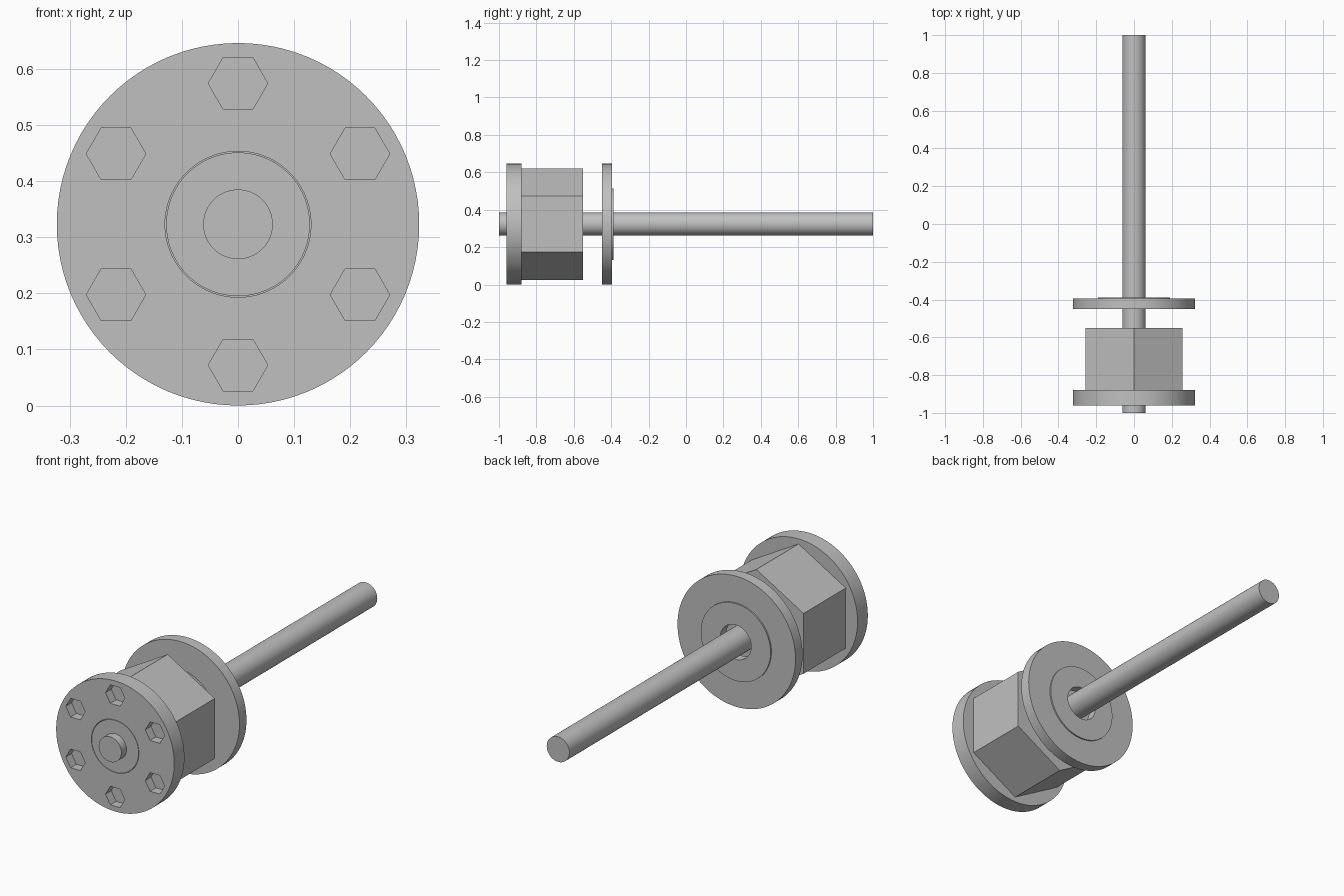
import bpy
import bmesh
import math
from mathutils import Vector

if "Cube" in bpy.data.objects:
    bpy.data.objects.remove(bpy.data.objects["Cube"], do_unlink=True)

R = 0.323               # flange radius, also the height of the shaft axis
AXIS = Vector((0, 0, R))

grey = bpy.data.materials.new("plain grey metal")
grey.use_nodes = True
colour = (0.53, 0.53, 0.53, 1)
grey.diffuse_color = colour
grey.node_tree.nodes["Principled BSDF"].inputs["Base Color"].default_value = colour


def spin_profile(bm, profile, steps, centre=AXIS, start=Vector((0, 0, 1)), closed=False):
    """Turn (radius, y) points about a line parallel to the y axis."""
    verts = [bm.verts.new(centre + start * r + Vector((0, y, 0))) for r, y in profile]
    pairs = list(zip(verts, verts[1:]))
    if closed:
        pairs.append((verts[-1], verts[0]))
    edges = [bm.edges.new(p) for p in pairs]
    bmesh.ops.spin(bm, geom=verts + edges, cent=centre, axis=(0, 1, 0),
                   angle=math.tau, steps=steps)
    bmesh.ops.remove_doubles(bm, verts=bm.verts, dist=0.0001)
    bmesh.ops.recalc_face_normals(bm, faces=bm.faces)


def make_object(name, bm):
    mesh = bpy.data.meshes.new(name)
    bm.to_mesh(mesh)
    bm.free()
    mesh.materials.append(grey)
    obj = bpy.data.objects.new(name, mesh)
    bpy.context.collection.objects.link(obj)
    return obj


def select(obj):
    bpy.ops.object.select_all(action="DESELECT")
    obj.select_set(True)
    bpy.context.view_layer.objects.active = obj


def smooth(obj):
    select(obj)
    bpy.ops.object.shade_smooth_by_angle(angle=math.radians(30))


def turned(name, profile, steps=96, closed=False):
    bm = bmesh.new()
    spin_profile(bm, profile, steps, closed=closed)
    obj = make_object(name, bm)
    smooth(obj)
    return obj


def rod(r, y0, y1):
    return [(0, y0), (r, y0), (r, y1), (0, y1)]


def ring(inner, outer, y0, y1):
    return [(inner, y0), (outer, y0), (outer, y1), (inner, y1)]


# Shaft and hexagonal body
turned("shaft", rod(0.062, -1, 1))
turned("hex_body", rod(0.298, -0.88, -0.55), steps=6)

# Front flange with a bushing in its bore
flange = turned("front_flange", ring(0.13, R, -0.96, -0.88), closed=True)
turned("bushing", ring(0.06, 0.128, -0.96, -0.88), closed=True)

# Six hexagonal pockets in the front flange
bm = bmesh.new()
for i in range(6):
    a = math.radians(30 + 60 * i)
    spot = AXIS + Vector((math.cos(a), 0, math.sin(a))) * 0.251
    spin_profile(bm, rod(0.053, -1, -0.915), 6, spot, Vector((1, 0, 0)))
cutter = make_object("pocket_cutter", bm)
cutter.hide_render = True
cut = flange.modifiers.new("pockets", "BOOLEAN")
cut.operation = "DIFFERENCE"
cut.solver = "EXACT"
cut.object = cutter
select(flange)
bpy.ops.object.modifier_apply(modifier=cut.name)
bpy.data.objects.remove(cutter, do_unlink=True)
smooth(flange)

# Rear flange: clearance bore, shallow front recess, raised rear boss
turned("rear_flange", [
    (0.085, -0.435), (0.185, -0.435), (0.185, -0.45), (R, -0.45),
    (R, -0.395), (0.191, -0.395), (0.191, -0.388), (0.085, -0.388),
], closed=True)
